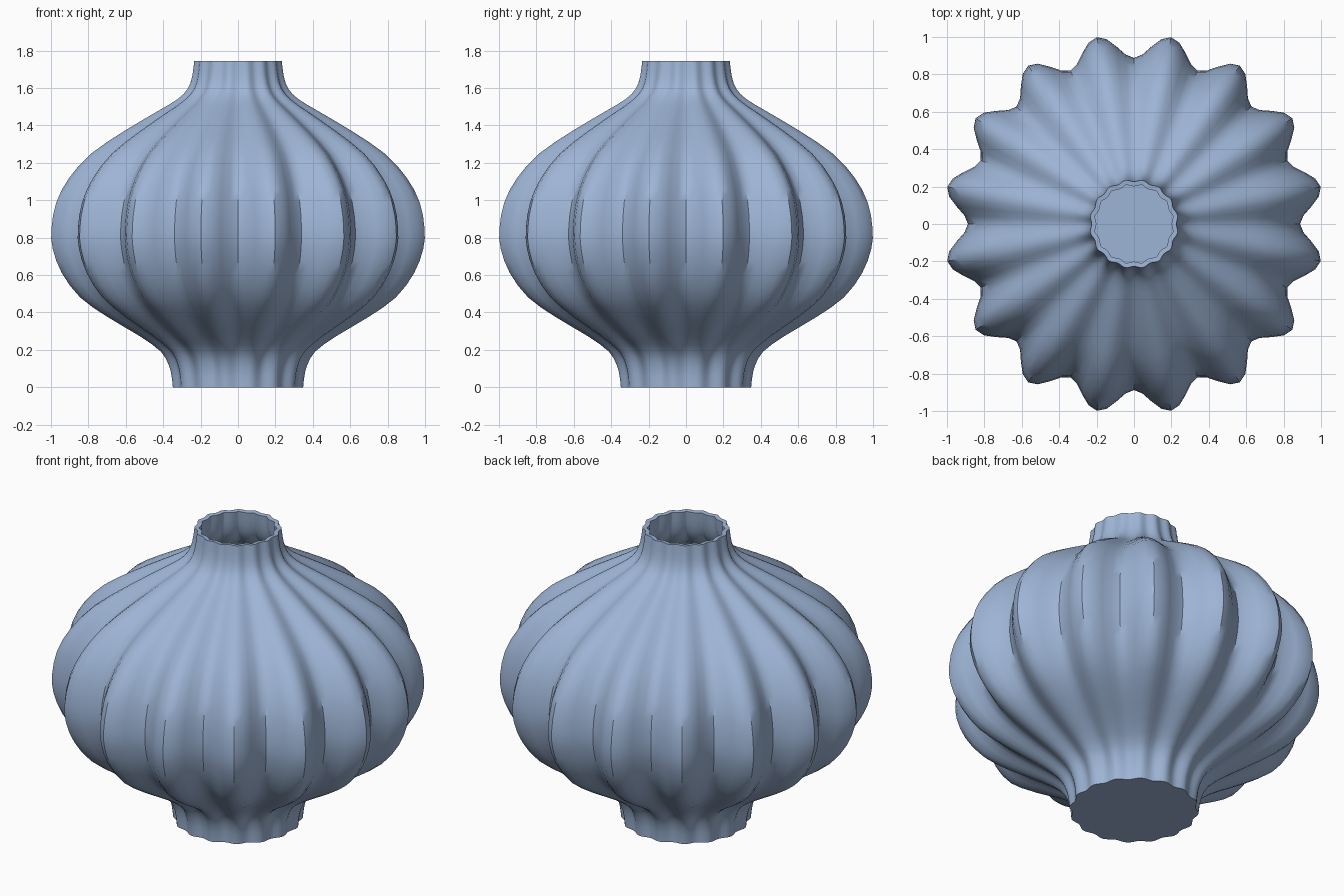
import bpy, bmesh, math
from mathutils import Vector

cube = bpy.data.objects.get("Cube")
if cube:
    bpy.data.objects.remove(cube)

FLUTES, PER_FLUTE = 16, 8
SEGMENTS = FLUTES * PER_FLUTE

# Glaze
glaze = bpy.data.materials.new("pale_blue_glaze")
glaze.use_nodes = True
colour = (0.34, 0.46, 0.67, 1)
glaze.diffuse_color = colour
glaze.node_tree.nodes["Principled BSDF"].inputs["Base Color"].default_value = colour

# Ridge profile: radius, height, flute depth as a share of the radius
profile = [Vector(p) for p in [
    (0.355, 0.0, 0.05), (0.362, 0.06, 0.06), (0.378, 0.12, 0.07),
    (0.42, 0.19, 0.08), (0.53, 0.27, 0.09), (0.71, 0.375, 0.105),
    (0.86, 0.48, 0.12), (0.96, 0.61, 0.125), (1.01, 0.74, 0.128),
    (1.017, 0.85, 0.128), (0.99, 0.99, 0.128), (0.92, 1.12, 0.125),
    (0.80, 1.25, 0.12), (0.62, 1.37, 0.11), (0.44, 1.475, 0.095),
    (0.33, 1.54, 0.08), (0.275, 1.595, 0.065), (0.25, 1.66, 0.055),
    (0.238, 1.745, 0.05)]]


def smooth_path(points, steps):
    """Catmull-Rom curve through the points."""
    ends = [2 * points[0] - points[1]] + points + [2 * points[-1] - points[-2]]
    path = []
    for a, b, c, d in zip(ends, ends[1:], ends[2:], ends[3:]):
        for i in range(steps):
            t = i / steps
            path.append(0.5 * (2 * b + (c - a) * t + (2 * a - 5 * b + 4 * c - d) * t**2
                               + (3 * b - a - 3 * c + d) * t**3))
    return path + [points[-1]]


# Fluted body: valleys on the axes, ridges halfway between
bm = bmesh.new()
rings = []
for radius, height, depth in smooth_path(profile, 2):
    ring = []
    for i in range(SEGMENTS):
        angle = math.tau * i / SEGMENTS
        valley = (1 + math.cos(FLUTES * angle)) / 2
        r = radius * (1 - depth * valley)
        ring.append(bm.verts.new((r * math.cos(angle), r * math.sin(angle), height)))
    rings.append(ring)
for low, high in zip(rings, rings[1:]):
    for i in range(SEGMENTS):
        j = (i + 1) % SEGMENTS
        bm.faces.new((low[i], low[j], high[j], high[i]))
# Foot
bm.faces.new(list(reversed(rings[0])))

mesh = bpy.data.meshes.new("fluted_vase")
bm.to_mesh(mesh)
bm.free()
mesh.materials.append(glaze)
vase = bpy.data.objects.new("fluted_vase", mesh)
bpy.context.collection.objects.link(vase)

# Wall thickness, open at the neck
wall = vase.modifiers.new("wall", 'SOLIDIFY')
wall.thickness = 0.025
wall.offset = -1

bpy.ops.object.select_all(action='DESELECT')
vase.select_set(True)
bpy.context.view_layer.objects.active = vase
bpy.ops.object.modifier_apply(modifier=wall.name)
bpy.ops.object.shade_smooth_by_angle(angle=math.radians(40))
